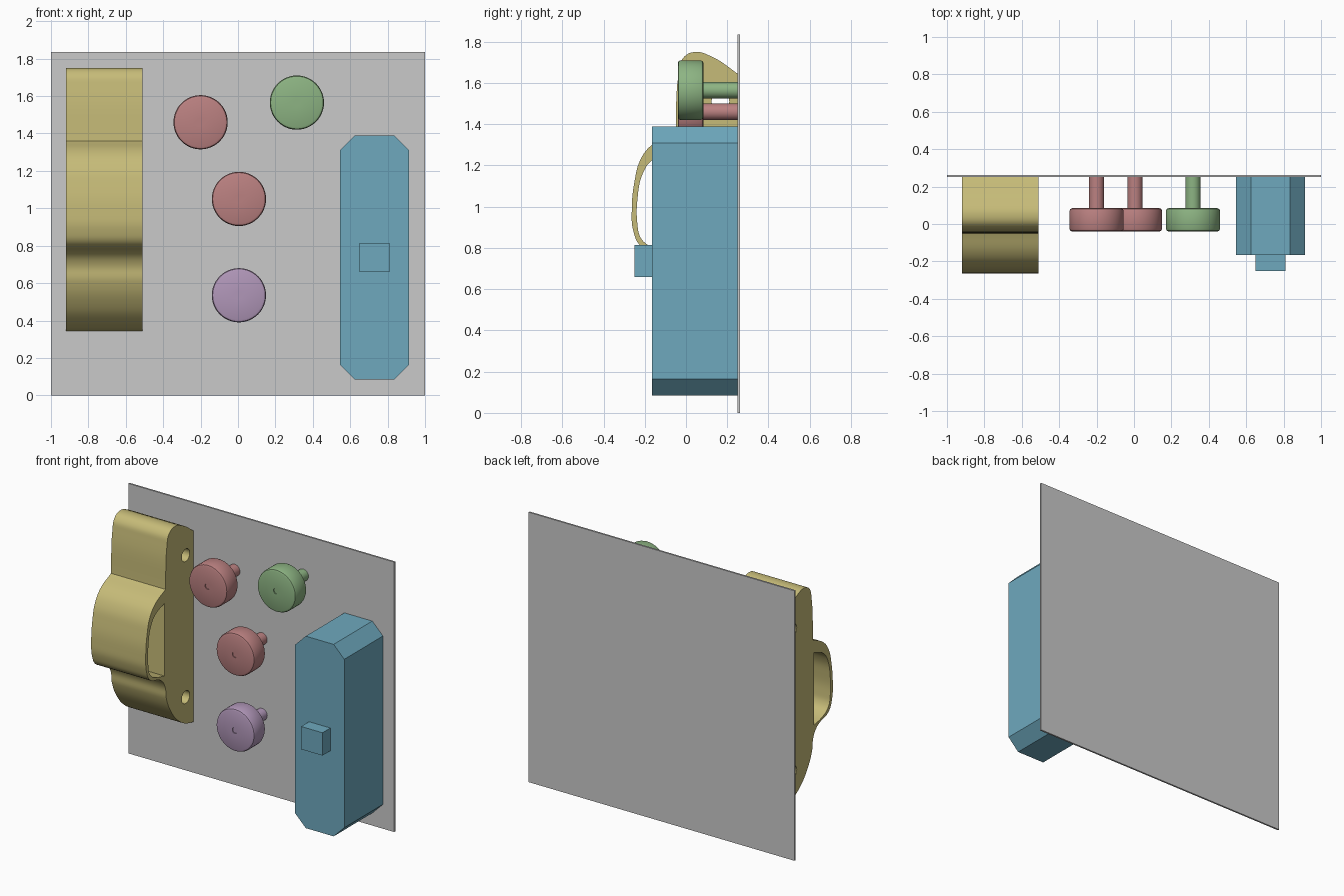
import bpy
import bmesh
from math import pi, radians
from mathutils import Matrix, Vector

if "Cube" in bpy.data.objects:
    bpy.data.objects.remove(bpy.data.objects["Cube"])


def material(name, rgb):
    col = [((c / 255 + 0.055) / 1.055) ** 2.4 for c in rgb] + [1]
    m = bpy.data.materials.new(name)
    m.use_nodes = True
    m.diffuse_color = col
    m.node_tree.nodes["Principled BSDF"].inputs["Base Color"].default_value = col
    return m


GREY = material("grey", (202, 202, 202))
YELLOW = material("straw yellow", (198, 187, 120))
BLUE = material("steel blue", (110, 169, 190))
RED = material("dusty red", (187, 129, 129))
GREEN = material("soft green", (141, 180, 131))
PURPLE = material("pale purple", (177, 151, 185))

BACK = 0.25  # front surface of the panel


def finish(name, bm, mat, smooth=False):
    bmesh.ops.recalc_face_normals(bm, faces=bm.faces)
    me = bpy.data.meshes.new(name)
    bm.to_mesh(me)
    bm.free()
    me.materials.append(mat)
    ob = bpy.data.objects.new(name, me)
    bpy.context.collection.objects.link(ob)
    if smooth:
        select(ob)
        bpy.ops.object.shade_smooth_by_angle(angle=radians(30))
    return ob


def select(ob):
    bpy.ops.object.select_all(action='DESELECT')
    ob.select_set(True)
    bpy.context.view_layer.objects.active = ob


def box(name, lo, hi, mat, chamfer=0):
    """Box between two corners, optionally chamfered along its depth edges."""
    lo, hi = Vector(lo), Vector(hi)
    bm = bmesh.new()
    size = Matrix.Diagonal((*(hi - lo), 1))
    bmesh.ops.create_cube(bm, size=1, matrix=Matrix.Translation((lo + hi) / 2) @ size)
    if chamfer:
        edges = [e for e in bm.edges
                 if abs(e.verts[0].co.y - e.verts[1].co.y) > 0.01]
        bmesh.ops.bevel(bm, geom=edges, offset=chamfer, segments=1, affect='EDGES')
    return finish(name, bm, mat)


def knob(name, x, z, mat):
    """Lathed knob with a centre dimple and a shaft reaching the panel."""
    r, b, front, rear = 0.145, 0.015, -0.04, 0.085
    s = b * 0.3
    profile = [(0, front + 0.006), (0.02, front + 0.006), (0.02, front),
               (r - b, front), (r - s, front + s), (r, front + b),
               (r, rear - b), (r - s, rear - s), (r - b, rear),
               (0.04, rear), (0.04, BACK), (0, BACK)]
    bm = bmesh.new()
    vs = [bm.verts.new((x + p, y, z)) for p, y in profile]
    es = [bm.edges.new(pair) for pair in zip(vs, vs[1:])]
    bmesh.ops.spin(bm, geom=vs + es, cent=(x, 0, z), axis=(0, 1, 0),
                   angle=2 * pi, steps=48)
    bmesh.ops.remove_doubles(bm, verts=bm.verts, dist=0.0003)
    finish(name, bm, mat, True)


def outline(curve, points, corners):
    """Closed smooth outline; the listed points stay sharp."""
    sp = curve.splines.new('BEZIER')
    sp.bezier_points.add(len(points) - 1)
    sp.use_cyclic_u = True
    for i, (bp, p) in enumerate(zip(sp.bezier_points, points)):
        bp.co = (*p, 0)
        kind = 'VECTOR' if i in corners else 'AUTO'
        bp.handle_left_type = bp.handle_right_type = kind


# Backing panel
box("backing_panel", (-1, BACK, 0), (1, 0.262, 1.835), GREY)

# Chamfered housing with a small button
box("housing", (0.545, -0.165, 0.085), (0.915, BACK, 1.39), BLUE, 0.08)
box("housing_button", (0.65, -0.25, 0.66), (0.81, -0.165, 0.815), BLUE)

# Knobs
knob("upper_red_knob", -0.2, 1.46, RED)
knob("middle_red_knob", 0.005, 1.05, RED)
knob("green_knob", 0.315, 1.565, GREEN)
knob("purple_knob", 0.005, 0.535, PURPLE)

# Handle: side profile (depth, height) with grip opening and two bolt holes
cu = bpy.data.curves.new("handle", 'CURVE')
cu.dimensions = '2D'
cu.fill_mode = 'BOTH'
cu.resolution_u = 6
cu.extrude = 0.205
outline(cu, [(BACK, 1.645), (0.13, 1.725), (0.04, 1.75), (-0.015, 1.72), (-0.035, 1.65),
             (-0.05, 1.36), (-0.165, 1.3), (-0.22, 1.23), (-0.25, 1.12),
             (-0.263, 0.98), (-0.255, 0.88), (-0.22, 0.81), (-0.1, 0.76),
             (-0.055, 0.7), (-0.04, 0.61), (0.02, 0.49), (0.1, 0.405),
             (0.17, 0.365), (BACK, 0.345)], {0, 5, 18})
outline(cu, [(-0.06, 1.27), (-0.165, 1.225), (-0.21, 1.16), (-0.235, 1.04),
             (-0.236, 0.92), (-0.22, 0.85), (-0.185, 0.815), (-0.06, 0.775)], {0, 7})
for hole_z in (1.51, 0.545):
    r = 0.043
    outline(cu, [(0.167 + r, hole_z), (0.167, hole_z + r),
                 (0.167 - r, hole_z), (0.167, hole_z - r)], set())
handle = bpy.data.objects.new("handle", cu)
handle.location = (-0.715, 0, 0)
handle.rotation_euler = (pi / 2, 0, pi / 2)
bpy.context.collection.objects.link(handle)
cu.materials.append(YELLOW)
select(handle)
bpy.ops.object.convert(target='MESH')
handle = bpy.context.view_layer.objects.active
bm = bmesh.new()
bm.from_mesh(handle.data)
bmesh.ops.remove_doubles(bm, verts=bm.verts, dist=0.0005)
bmesh.ops.recalc_face_normals(bm, faces=bm.faces)
bm.to_mesh(handle.data)
bm.free()
bpy.ops.object.shade_smooth_by_angle(angle=radians(30))
